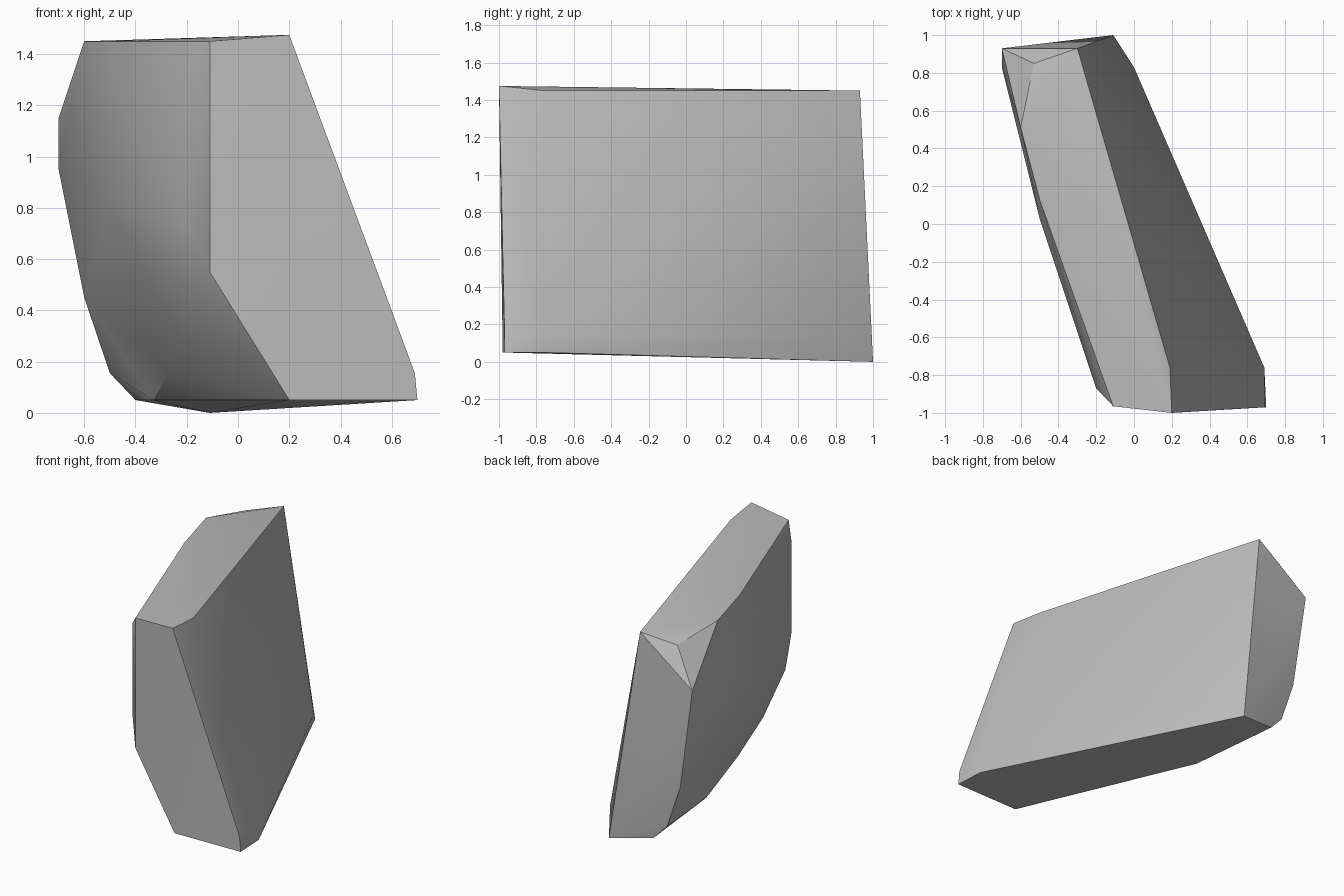
import bpy
import bmesh
import math
from mathutils import Vector

# Start without the default cube
default_cube = bpy.data.objects.get("Cube")
if default_cube:
    bpy.data.objects.remove(default_cube, do_unlink=True)


def make_material(name, colour):
    """One flat colour for both the viewport and the render."""
    material = bpy.data.materials.new(name)
    material.use_nodes = True
    material.diffuse_color = colour
    shader = material.node_tree.nodes["Principled BSDF"]
    shader.inputs["Base Color"].default_value = colour
    shader.inputs["Roughness"].default_value = 0.8
    return material


def hull_object(name, outlines, material, sharp_angle):
    """Wrap a tight skin around a set of outlines and shade it."""
    mesh = bpy.data.meshes.new(name)
    bm = bmesh.new()
    for outline in outlines:
        for point in outline:
            bm.verts.new(Vector(point))
    result = bmesh.ops.convex_hull(bm, input=bm.verts[:])
    unused = {v for v in result["geom_interior"] if isinstance(v, bmesh.types.BMVert)}
    bmesh.ops.delete(bm, geom=list(unused), context="VERTS")
    bmesh.ops.dissolve_limit(bm, angle_limit=math.radians(1),
                             verts=bm.verts[:], edges=bm.edges[:])
    bmesh.ops.recalc_face_normals(bm, faces=bm.faces[:])
    bm.to_mesh(mesh)
    bm.free()
    mesh.materials.append(material)

    stone = bpy.data.objects.new(name, mesh)
    bpy.context.collection.objects.link(stone)
    bpy.ops.object.select_all(action="DESELECT")
    stone.select_set(True)
    bpy.context.view_layer.objects.active = stone
    bpy.ops.object.shade_smooth_by_angle(angle=sharp_angle)
    return stone


# Front end of the slab, from the peak round to the low corner
front_end = [
    (.2, -1, 1.475), (-.11, -.965, 1.45), (-.11, -.965, .55),
    (.2, -.98, .05), (.7, -.97, .05), (.69, -.97, .155),
]

# Back end, from the top corner down the curved side to the foot
back_end = [
    (-.3, .93, 1.45), (-.53, .85, 1.39), (-.7, .93, 1.15), (-.7, .83, .95),
    (-.6, .92, .45), (-.5, .92, .155), (-.4, .93, .05), (-.11, 1, 0),
]

# Chipped edges of the broad sloping face
slope_edge = [(.19, -.76, 1.45), (.69, -.76, .155), (.69, -.76, .05), (0, .83, .13)]

# Upper rim and worn belly of the rounded side
upper_rim = [(-.6, .51, 1.45), (-.5, .13, 1.45), (-.2, -.87, 1.35), (-.5, .03, 1.25)]
belly = [
    (-.2, -.87, .74), (-.5, .03, .8), (-.2, -.8, .5),
    (-.22, -.53, .28), (-.27, -.18, .155), (-.33, .25, .05),
]

grey = make_material("stone grey", (.5, .5, .5, 1))
hull_object("stone_slab", [front_end, back_end, slope_edge, upper_rim, belly],
            grey, math.radians(30))
